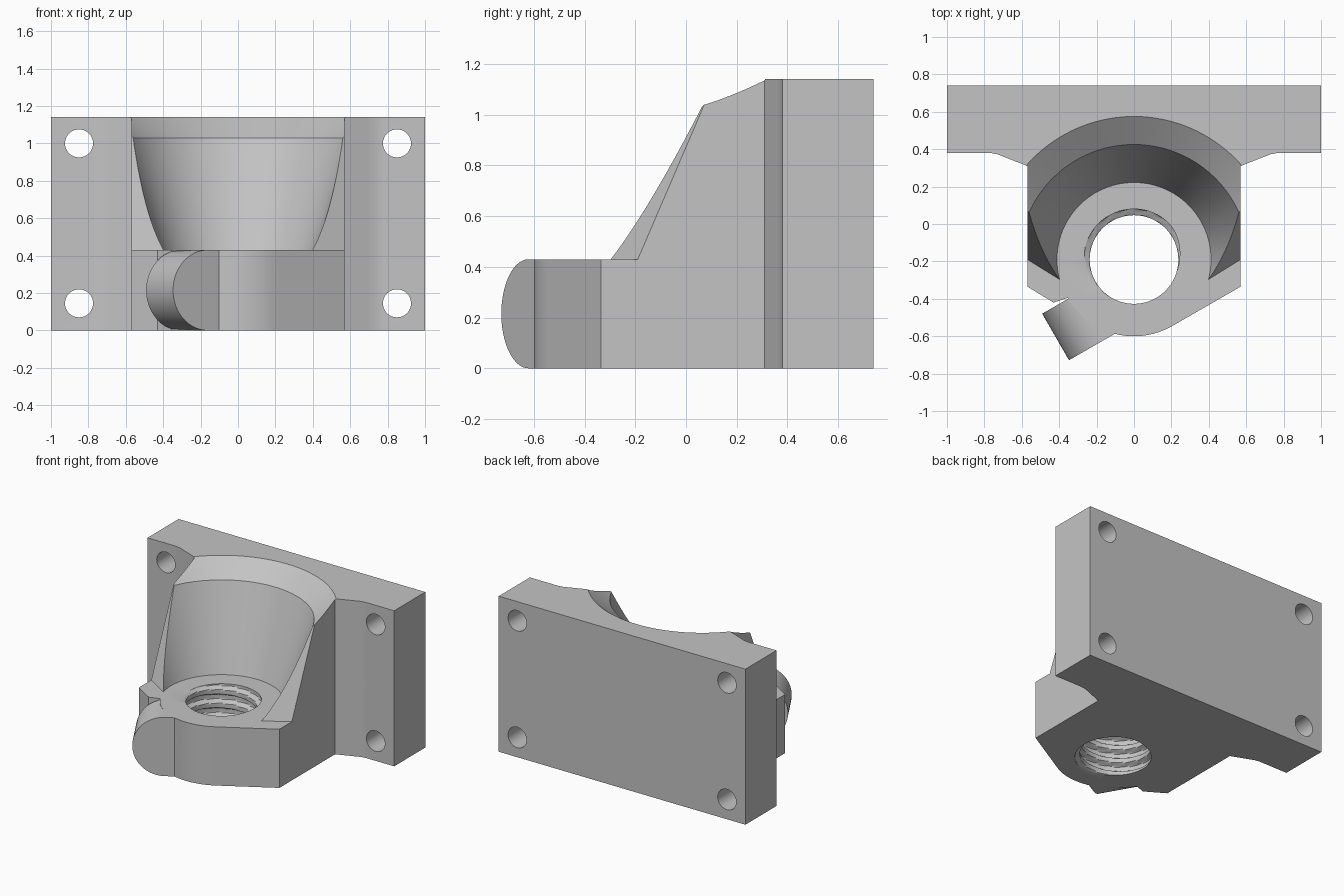
import bpy
import bmesh
from math import sin, cos, pi, radians
from mathutils import Matrix, Vector

cube = bpy.data.objects.get("Cube")
if cube:
    bpy.data.objects.remove(cube, do_unlink=True)

H, CLAMP_H, W = 1.14, 0.43, 0.57      # full height, clamp height, half width
BORE_Y, BODY_R = -0.19, 0.41          # bore centre and clamp radius
TURN = Matrix.Rotation(radians(210), 4, 'Z')   # clamp frame: x = outward, y = screw axis

grey = bpy.data.materials.new("light_grey")
grey.use_nodes = True
grey.diffuse_color = (0.55, 0.55, 0.55, 1)
grey.node_tree.nodes["Principled BSDF"].inputs["Base Color"].default_value = (0.55, 0.55, 0.55, 1)


def finish(name, bm, matrix=None):
    if matrix:
        bm.transform(matrix)
    bmesh.ops.recalc_face_normals(bm, faces=bm.faces[:])
    mesh = bpy.data.meshes.new(name)
    bm.to_mesh(mesh)
    bm.free()
    mesh.materials.append(grey)
    obj = bpy.data.objects.new(name, mesh)
    bpy.context.collection.objects.link(obj)
    return obj


def prism(name, points, vec, matrix=None):
    bm = bmesh.new()
    face = bm.faces.new([bm.verts.new(p) for p in points])
    out = bmesh.ops.extrude_face_region(bm, geom=[face])["geom"]
    verts = [g for g in out if isinstance(g, bmesh.types.BMVert)]
    bmesh.ops.translate(bm, verts=verts, vec=vec)
    return finish(name, bm, matrix)


def hull(name, points):
    bm = bmesh.new()
    for p in points:
        bm.verts.new(p)
    bmesh.ops.convex_hull(bm, input=bm.verts[:])
    return finish(name, bm)


def rod(name, x, z, y0, y1, r, matrix=None):
    # cylinder along local y
    bm = bmesh.new()
    place = Matrix.Translation((x, (y0 + y1) / 2, z)) @ Matrix.Rotation(pi / 2, 4, 'X')
    bmesh.ops.create_cone(bm, cap_ends=True, segments=48, radius1=r, radius2=r,
                          depth=y1 - y0, matrix=place)
    return finish(name, bm, matrix)


def lathe(name, levels, radius, n):
    # stacked rings about the bore axis, radius given by angle and level
    bm = bmesh.new()
    rings = []
    for z in levels:
        ring = []
        for i in range(n):
            a = 2 * pi * i / n
            r = radius(a, z)
            ring.append(bm.verts.new((r * cos(a), BORE_Y + r * sin(a), z)))
        rings.append(ring)
    for lo, hi in zip(rings, rings[1:]):
        for i in range(n):
            j = (i + 1) % n
            bm.faces.new((lo[i], lo[j], hi[j], hi[i]))
    bm.faces.new(rings[0])
    bm.faces.new(rings[-1])
    return finish(name, bm)


def combine(target, tool, operation='DIFFERENCE'):
    mod = target.modifiers.new(tool.name, 'BOOLEAN')
    mod.operation = operation
    mod.solver = 'EXACT'
    mod.object = tool
    bpy.context.view_layer.objects.active = target
    bpy.ops.object.modifier_apply(modifier=mod.name)
    bpy.data.objects.remove(tool, do_unlink=True)


# Mounting plate, flares and clamp body from one outline
flare = [(W, 0.31), (0.69, 0.357), (0.73, 0.373), (0.77, 0.38), (1, 0.38), (1, 0.74)]
arc = [(BODY_R * cos(radians(a)), BORE_Y + BODY_R * sin(radians(a))) for a in range(210, 301, 3)]
outline = [(-W, -0.335), (-0.43, -0.42)] + arc + [(W, -0.335)] + flare
outline += [(-x, y) for x, y in reversed(flare)]
bracket = prism("mounting_bracket", [(x, y, 0) for x, y in outline], (0, 0, H))

# Sloped front faces of the side walls
for side in (1, -1):
    corners = []
    for x in (-0.1, 0.9):
        for z, shift in ((CLAMP_H, 0), (1.3, 0.374)):
            corners.append((side * x, -0.19 + (x - W) * 0.62 + shift, z))
            corners.append((side * x, -1.5, z))
    combine(bracket, hull("slope_cutter", corners))

# Flared conical recess above the clamp
cone = {CLAMP_H: 0.412, 1.03: 0.615, H: 0.765, 1.25: 0.915}
combine(bracket, lathe("recess_cutter", list(cone), lambda a, z: cone[z], 96))

# Rounded screw lug
LUG_U, LUG_R = 0.45, CLAMP_H / 2
end = [(LUG_U + LUG_R * cos(t), LUG_R + LUG_R * sin(t))
       for t in (pi * (i / 32 - 0.5) for i in range(33))]
lug = [(0.15, 0)] + end + [(0.15, CLAMP_H)]
combine(bracket, prism("screw_lug", [(u, 0.17, z) for u, z in lug], (0, 0.287, 0), TURN), 'UNION')

# Clamp slot
slot = [(0.12, 0.147, -0.1), (1.2, 0.147, -0.1), (1.2, 0.193, -0.1), (0.12, 0.193, -0.1)]
combine(bracket, prism("slot_cutter", slot, (0, 0, 0.6), TURN))

# Threaded bore
PITCH = 0.1


def thread(a, z):
    t = abs(2 * ((z / PITCH - a / (2 * pi)) % 1) - 1)
    return 0.237 + 0.033 * min(1, max(0, (t - 0.35) / 0.3))


combine(bracket, lathe("thread_cutter", [-0.053 + i * PITCH / 16 for i in range(88)], thread, 64))

# Clamp screw hole with counterbore
combine(bracket, rod("counterbore_cutter", LUG_U, LUG_R, 0.335, 0.9, 0.13, TURN))
combine(bracket, rod("screw_hole_cutter", LUG_U, LUG_R, -0.1, 0.4, 0.068, TURN))

# Plate bolt holes
for x in (-0.85, 0.85):
    for z in (0.145, 1.0):
        combine(bracket, rod("bolt_hole_cutter", x, z, 0.2, 0.9, 0.075))

bpy.ops.object.select_all(action='DESELECT')
bracket.select_set(True)
bpy.context.view_layer.objects.active = bracket
bpy.ops.object.shade_smooth_by_angle(angle=radians(28))
